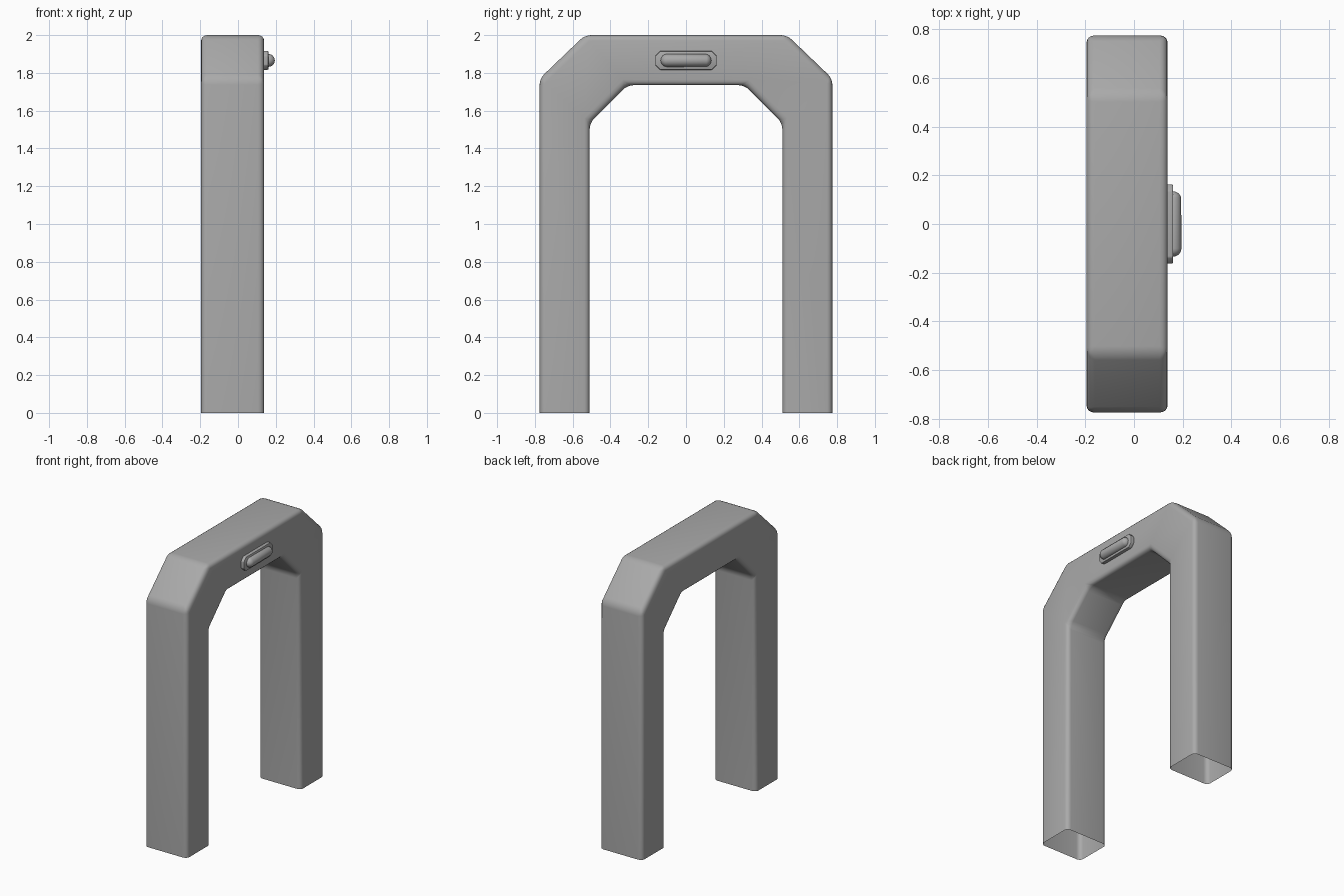
import bpy, bmesh, math

if "Cube" in bpy.data.objects:
    bpy.data.objects.remove(bpy.data.objects["Cube"])

# Dark grey paint shared by every part
paint = bpy.data.materials.new("dark_grey_paint")
paint.diffuse_color = (0.4, 0.4, 0.4, 1)
paint.use_nodes = True
paint.node_tree.nodes["Principled BSDF"].inputs["Base Color"].default_value = paint.diffuse_color


def finish(bm, name, bevel=0.0, segments=3, cut_floor=False):
    """Turn a bmesh into a softly bevelled, smooth-shaded object."""
    mesh = bpy.data.meshes.new(name)
    bmesh.ops.recalc_face_normals(bm, faces=bm.faces)
    bm.to_mesh(mesh)
    bm.free()
    mesh.materials.append(paint)
    ob = bpy.data.objects.new(name, mesh)
    bpy.context.collection.objects.link(ob)
    bpy.ops.object.select_all(action='DESELECT')
    ob.select_set(True)
    bpy.context.view_layer.objects.active = ob
    if bevel:
        mod = ob.modifiers.new("bevel", 'BEVEL')
        mod.width = bevel
        mod.segments = segments
        mod.limit_method = 'ANGLE'
        mod.angle_limit = math.radians(30)
        bpy.ops.object.modifier_apply(modifier=mod.name)
    if cut_floor:  # slice off everything below z = 0, leaving open ends
        bm = bmesh.new()
        bm.from_mesh(mesh)
        bmesh.ops.bisect_plane(bm, geom=bm.verts[:] + bm.edges[:] + bm.faces[:],
                               plane_co=(0, 0, 0), plane_no=(0, 0, -1),
                               clear_outer=True)
        bm.to_mesh(mesh)
        bm.free()
    bpy.ops.object.shade_smooth_by_angle(angle=math.radians(35))
    return ob


def tube_frame(outer, inner, x0, x1):
    """Band between two y-z paths, made of quads and given depth along x."""
    bm = bmesh.new()
    rings = [[bm.verts.new((x, y, z)) for x, (y, z) in
              ((x0, o), (x1, o), (x1, i), (x0, i))]
             for o, i in zip(outer, inner)]
    for a, b in zip(rings, rings[1:]):
        for k in range(4):
            j = (k + 1) % 4
            bm.faces.new((a[k], a[j], b[j], b[k]))
    bm.faces.new(rings[0])
    bm.faces.new(rings[-1])
    return bm


def mirrored(half):
    return half + [(-y, z) for y, z in half[::-1]]


# Arch: chamfered hollow frame, open under both feet
outer = mirrored([(0.775, -0.2), (0.775, 1.77), (0.535, 2.0)])
inner = mirrored([(0.51, -0.2), (0.51, 1.535), (0.31, 1.735)])
finish(tube_frame(outer, inner, -0.195, 0.138), "arch_frame", 0.033, 4, True)

# Lamp base: thin plate with cut corners
w, h, c, zc = 0.162, 0.05, 0.025, 1.866
bm = bmesh.new()
corners = [(w - c, -h), (w, c - h), (w, h - c), (w - c, h),
           (c - w, h), (-w, h - c), (-w, c - h), (c - w, -h)]
face = bm.faces.new([bm.verts.new((0.13, y, z + zc)) for y, z in corners])
ext = bmesh.ops.extrude_face_region(bm, geom=[face], use_keep_orig=True)
for v in ext["geom"]:
    if isinstance(v, bmesh.types.BMVert):
        v.co.x = 0.161
finish(bm, "lamp_base", 0.005, 2)

# Lamp: capsule half sunk into its base
bm = bmesh.new()
bmesh.ops.create_uvsphere(bm, u_segments=24, v_segments=12, radius=0.034)
for v in bm.verts:
    x, y, z = v.co
    side = 1 if z > 1e-5 else -1
    v.co = (x + 0.161, z + side * 0.1, y + zc)
finish(bm, "lamp")
